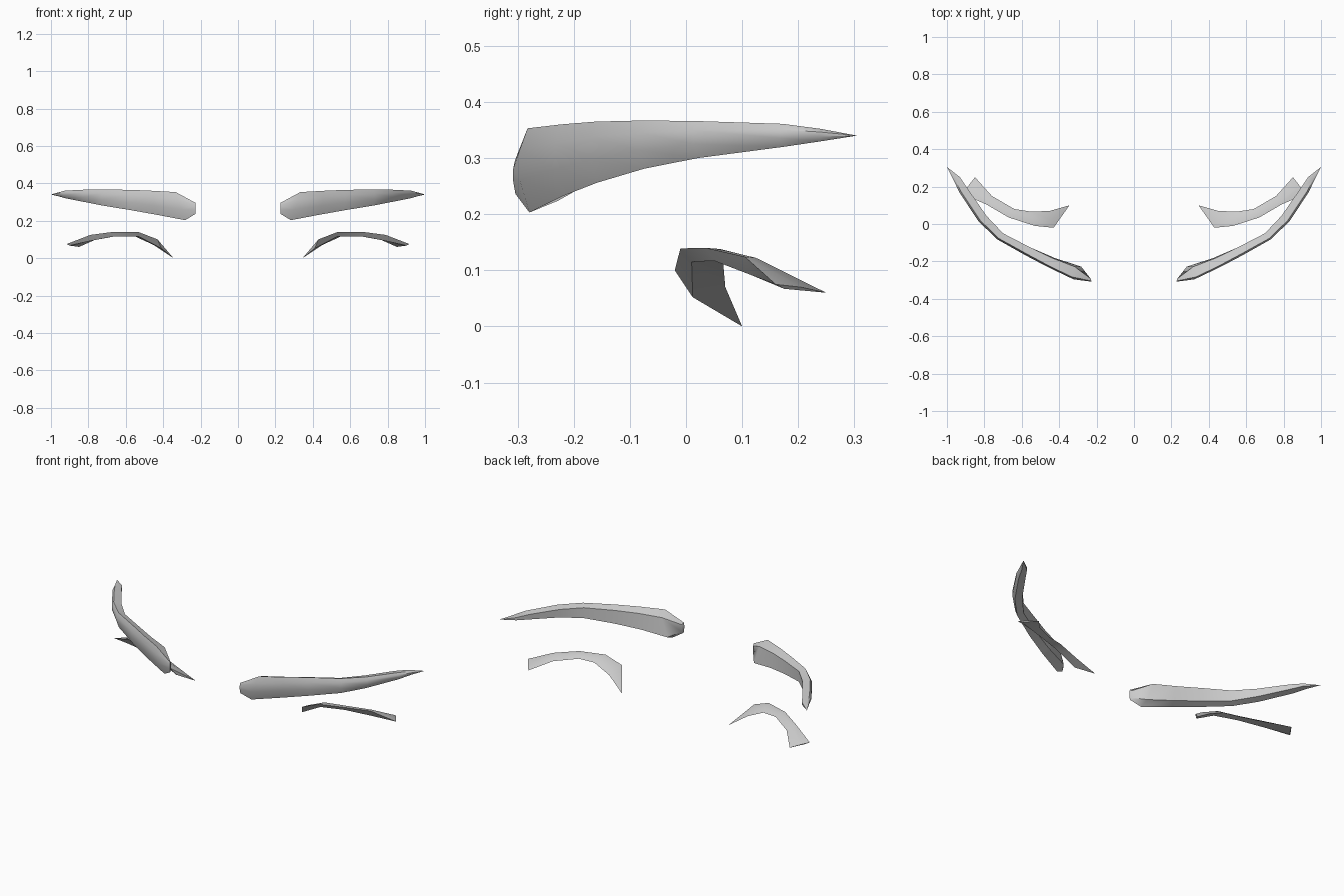
import bpy
import bmesh
import math
from mathutils import Vector

cube = bpy.data.objects.get("Cube")
if cube:
    bpy.data.objects.remove(cube, do_unlink=True)

# Single grey material
grey = bpy.data.materials.new("soft_grey")
grey.use_nodes = True
grey.diffuse_color = (0.6, 0.6, 0.6, 1)
shader = next(n for n in grey.node_tree.nodes if n.type == 'BSDF_PRINCIPLED')
shader.inputs["Base Color"].default_value = (0.6, 0.6, 0.6, 1)


def loft_pair(name, sections, crease):
    """Skin closed cross-sections on the left side and mirror them to the right."""
    bm = bmesh.new()
    rings = [[bm.verts.new(p) for p in ring] for ring in sections]
    count = len(rings[0])
    for a, b in zip(rings, rings[1:]):
        for i in range(count):
            j = (i + 1) % count
            bm.faces.new((a[i], a[j], b[j], b[i]))
    bm.faces.new(rings[0])
    bm.faces.new(rings[-1][::-1])
    bmesh.ops.remove_doubles(bm, verts=bm.verts, dist=0.0005)
    bmesh.ops.recalc_face_normals(bm, faces=bm.faces)
    mesh = bpy.data.meshes.new(name)
    bm.to_mesh(mesh)
    bm.free()
    mesh.materials.append(grey)
    obj = bpy.data.objects.new(name, mesh)
    bpy.context.scene.collection.objects.link(obj)
    bpy.ops.object.select_all(action='DESELECT')
    obj.select_set(True)
    bpy.context.view_layer.objects.active = obj
    bpy.ops.object.shade_smooth_by_angle(angle=math.radians(crease))
    mirror = obj.modifiers.new("mirror", 'MIRROR')
    mirror.use_mirror_merge = False
    return obj


# Eyebrows: front point, back point, bottom and top height, sideways lean
brow_stations = [
    ((.227, -.308), (.232, -.292), .236, .296, 0),
    ((.31, -.296), (.30, -.228), .203, .353, .05),
    ((.45, -.233), (.43, -.182), .232, .36, .02),
    ((.575, -.17), (.555, -.125), .256, .365, 0),
    ((.73, -.083), (.70, -.05), .281, .367, 0),
    ((.83, .013), (.79, .045), .3, .366, 0),
    ((.933, .168), (.89, .19), .32, .361, 0),
    ((.966, .238), (.93, .25), .33, .352, 0),
    ((1, .305), (1, .305), .34, .34, 0),
]
# Section outline: (back to front, bottom to top) fractions
brow_outline = [(0, .14), (0, .85), (.8, 1), (1, .75), (1, .38), (.75, 0)]

brow_rings = []
for front, back, low, high, lean in brow_stations:
    ring = []
    for across, up in brow_outline:
        xy = Vector(back).lerp(Vector(front), across)
        ring.append((xy.x + lean * (up - .5), xy.y, low + (high - low) * up))
    brow_rings.append(ring)
loft_pair("eyebrows", brow_rings, 45)

# Lower lash strips: front top, ridge, back edge and front lip at each station
lash_rings = [
    [(.345, .10, 0)] * 4,
    [(.43, -.02, .10), (.44, .02, .097), (.45, .07, .07), (.41, .012, .052)],
    [(.53, -.01, .139), (.54, .03, .137), (.55, .066, .116), (.53, .01, .115)],
    [(.67, .035, .14), (.66, .06, .138), (.64, .08, .12), (.66, .05, .117)],
    [(.79, .105, .124), (.78, .125, .122), (.76, .15, .1), (.79, .115, .092)],
    [(.917, .16, .075), (.885, .205, .07), (.85, .25, .06), (.9, .175, .067)],
]
loft_pair("lower_lashes", lash_rings, 40)
